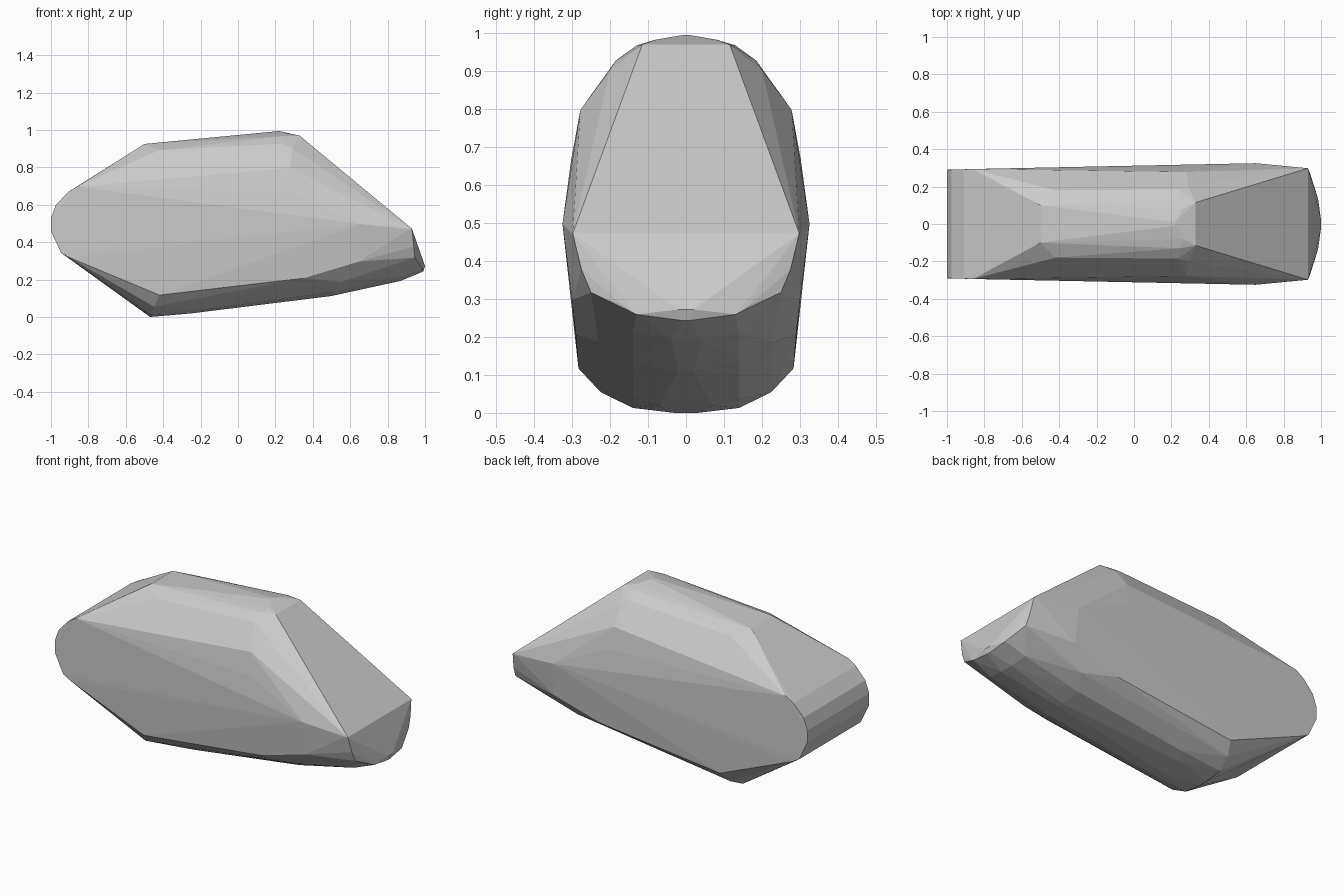
import bpy, bmesh

# Half-outlines (x, y, z); every point is mirrored across y = 0
tail = [(-1, .29, .46), (-1, .29, .53), (-.975, .29, .6), (-.91, .292, .67),
        (-.86, .294, .70), (-.945, .29, .345), (-.9, .29, .32)]
roof_back = [(-.5, .10, .928), (-.42, .18, .895), (-.45, .19, .86), (-.4, .275, .70)]
roof_front = [(.22, .01, .997), (.26, .08, .985), (.33, .115, .972), (.24, .13, .97),
              (.24, .185, .93), (.29, .20, .905), (.28, .278, .80), (.3, .302, .67)]
nose = [(.65, .325, .50), (.93, .298, .475), (.91, .30, .47), (.94, .275, .38),
        (.945, .25, .32), (.975, .165, .285), (.985, .13, .262), (1, .02, .275), (.99, .01, .246)]
belly = [(-.47, .03, .003), (-.47, .14, .016), (-.45, .225, .058), (-.42, .283, .12),
         (-.25, .07, .022), (-.2, .14, .04), (.5, .02, .115), (.5, .14, .135),
         (.87, .04, .196), (.86, .14, .215), (.55, .23, .19), (.82, .22, .26),
         (.35, .29, .21), (.65, .3, .30)]

# Faceted boulder: convex skin around the outlines
bm = bmesh.new()
for x, y, z in tail + roof_back + roof_front + nose + belly:
    for side in (-1, 1):
        bm.verts.new((x, y * side, z))
hull = bmesh.ops.convex_hull(bm, input=bm.verts[:])
loose = [v for v in bm.verts if not v.link_faces]
bmesh.ops.delete(bm, geom=loose, context='VERTS')
bmesh.ops.dissolve_limit(bm, angle_limit=0.01, verts=bm.verts[:], edges=bm.edges[:])
bmesh.ops.recalc_face_normals(bm, faces=bm.faces[:])

# Rest it on the ground
low = min(v.co.z for v in bm.verts)
bmesh.ops.translate(bm, vec=(0, 0, -low), verts=bm.verts[:])

mesh = bpy.data.meshes.new("boulder")
bm.to_mesh(mesh)
bm.free()
bpy.context.collection.objects.link(bpy.data.objects.new("boulder", mesh))
